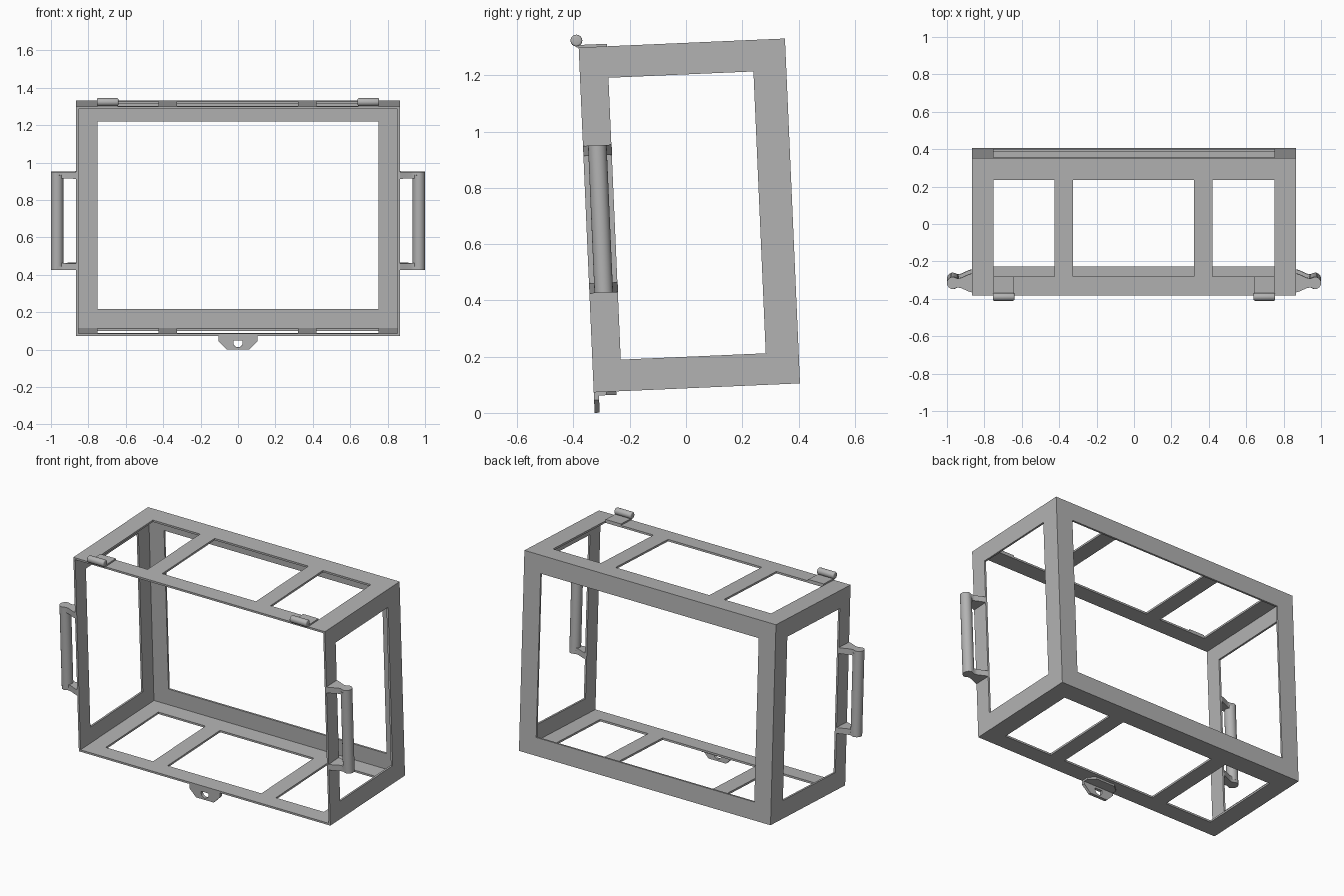
import bpy, bmesh, math
from mathutils import Matrix, Vector

cube = bpy.data.objects.get("Cube")
if cube:
    bpy.data.objects.remove(cube)

# Overall sizes of the upright frame, before it is leaned
W, D, H = 0.865, 0.734, 1.227      # half width, depth, height
T = 0.012                          # sheet thickness
RIM = 0.112                        # border around the openings
BORDER = 0.101                     # border along the front edge
LEAN = Matrix.Translation((0, -0.328, 0.073)) @ Matrix.Rotation(math.radians(2.5), 4, "X")

grey = bpy.data.materials.new("grey_metal")
grey.use_nodes = True
grey.diffuse_color = (0.45, 0.45, 0.45, 1)
grey.node_tree.nodes["Principled BSDF"].inputs["Base Color"].default_value = grey.diffuse_color


def finish(name, mesh, smooth=False):
    mesh.transform(LEAN)
    mesh.materials.clear()
    mesh.materials.append(grey)
    obj = bpy.data.objects.new(name, mesh)
    bpy.context.collection.objects.link(obj)
    if smooth:
        bpy.ops.object.select_all(action="DESELECT")
        obj.select_set(True)
        bpy.context.view_layer.objects.active = obj
        bpy.ops.object.shade_smooth_by_angle(angle=math.radians(35))
    return obj


def rect(u0, u1, v0, v1):
    return [(u0, v0), (u1, v0), (u1, v1), (u0, v1)]


def arc(cu, cv, r, start, end, n=12):
    angles = [math.radians(start + (end - start) * i / n) for i in range(n + 1)]
    return [(cu + r * math.cos(a), cv + r * math.sin(a)) for a in angles]


def plate(name, axis, lo, hi, outline, holes=(), smooth=False):
    """Flat outline with holes, extruded from lo to hi along one axis."""
    curve = bpy.data.curves.new(name, "CURVE")
    curve.dimensions = "2D"
    curve.fill_mode = "BOTH"
    curve.extrude = (hi - lo) / 2
    for loop in (outline, *holes):
        spline = curve.splines.new("POLY")
        spline.points.add(len(loop) - 1)
        for point, (u, v) in zip(spline.points, loop):
            point.co = (u, v, 0, 1)
        spline.use_cyclic_u = True
    helper = bpy.data.objects.new(name, curve)
    bpy.context.collection.objects.link(helper)
    graph = bpy.context.evaluated_depsgraph_get()
    mesh = bpy.data.meshes.new_from_object(helper.evaluated_get(graph))
    bpy.data.objects.remove(helper)
    bpy.data.curves.remove(curve)

    bm = bmesh.new()
    bm.from_mesh(mesh)
    for vert in bm.verts:
        u, v, w = vert.co
        w += (lo + hi) / 2
        vert.co = {"x": (w, u, v), "y": (u, w, v), "z": (u, v, w)}[axis]
    bmesh.ops.remove_doubles(bm, verts=bm.verts, dist=1e-5)
    bmesh.ops.recalc_face_normals(bm, faces=bm.faces)
    for face in bm.faces:
        face.smooth = False
    bm.to_mesh(mesh)
    bm.free()
    return finish(name, mesh, smooth)


def rod(name, center, radius, length, axis, bevel=0.0):
    bm = bmesh.new()
    bmesh.ops.create_cone(bm, cap_ends=True, segments=24, radius1=radius,
                          radius2=radius, depth=length)
    if bevel:
        rims = [e for e in bm.edges if any(len(f.verts) > 4 for f in e.link_faces)]
        bmesh.ops.bevel(bm, geom=rims, offset=bevel, segments=3, profile=0.5, affect="EDGES")
    turn = Matrix.Rotation(math.pi / 2, 4, "Y") if axis == "x" else Matrix()
    bm.transform(Matrix.Translation(Vector(center)) @ turn)
    mesh = bpy.data.meshes.new(name)
    bm.to_mesh(mesh)
    bm.free()
    return finish(name, mesh, True)


# Open-fronted frame: two sides, back, top and bottom
side_hole = rect(BORDER, D - 0.117, RIM, H - RIM)
for side, s in (("left", 1), ("right", -1)):
    lo, hi = sorted((s * W, s * (W - T)))
    plate(side + "_side", "x", lo, hi, rect(0, D, 0, H), [side_hole])

inner = W - T
plate("back_panel", "y", D - T, D, rect(-inner, inner, 0, H),
      [rect(-0.75, 0.75, RIM, H - RIM)])
bays = [rect(a, b, BORDER, D - 0.117)
        for a, b in ((-0.75, -0.425), (-0.325, 0.32), (0.42, 0.75))]
plate("bottom_panel", "z", 0, T, rect(-inner, inner, 0, D - T), bays)
plate("top_panel", "z", H - T, H, rect(-inner, inner, 0, D - T), bays)

# Side handles: a round grip between two tapering arms
GRIP_X, GRIP_R, MID = 0.967, 0.033, 0.051
LOW, HIGH, ARM = 0.352, 0.877, 0.036
for side, s in (("left", 1), ("right", -1)):
    arm = [(W, 0.0), (0.885, 0.006), (0.925, 0.024), (0.945, 0.027)]
    arm += arc(GRIP_X, MID, GRIP_R, -90, 90)
    arm += [(x, 2 * MID - y) for x, y in reversed(arm[:4])]
    arm = [(s * x, y) for x, y in arm]
    plate(side + "_handle_lower_arm", "z", LOW, LOW + ARM, arm, smooth=True)
    plate(side + "_handle_upper_arm", "z", HIGH - ARM, HIGH, arm, smooth=True)
    rod(side + "_handle_grip", (s * GRIP_X, MID, (LOW + HIGH) / 2),
        GRIP_R, HIGH - LOW - ARM, "z")

# Hinge barrels on small leaves along the top front edge
for side, s in (("left", 1), ("right", -1)):
    x = s * 0.697
    plate(side + "_hinge_leaf", "z", H, H + 0.009, rect(x - 0.053, x + 0.053, -0.008, BORDER))
    rod(side + "_hinge_barrel", (x, -0.007, H + 0.025), 0.021, 0.115, "x", 0.007)

# Latch tab hanging under the front edge, with a rounded hole
tab = [(-0.105, 0), (-0.105, -0.028), (-0.06, -0.073),
       (0.06, -0.073), (0.105, -0.028), (0.105, 0)]
hole = [(0.025, -0.025), (-0.025, -0.025)] + arc(0, -0.036, 0.025, 180, 360)
plate("latch_tab", "y", 0, 0.018, tab, [hole])
plate("latch_foot", "z", -0.012, 0, [(-0.105, 0.018), (0.105, 0.018), (0.105, 0.045),
                                     (0.065, 0.08), (-0.065, 0.08), (-0.105, 0.045)])
